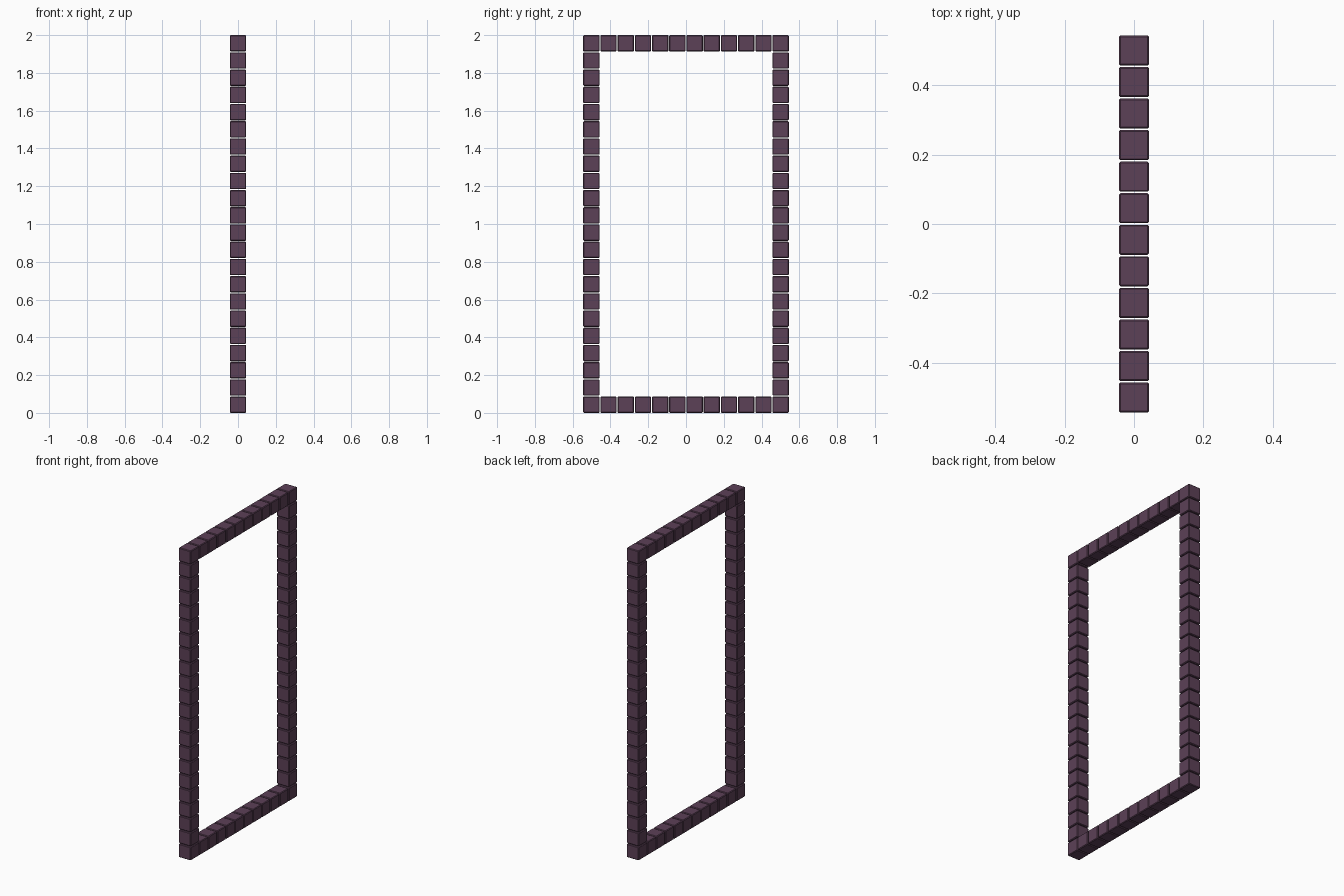
import bpy, bmesh

if "Cube" in bpy.data.objects:
    bpy.data.objects.remove(bpy.data.objects["Cube"])

SIZE = 0.0867                 # block edge length
ROWS, COLS = 22, 12
PITCH = (2.0 - SIZE) / (ROWS - 1)

mat = bpy.data.materials.new("dark_purple_stone")
mat.diffuse_color = (0.107, 0.052, 0.095, 1)
mat.use_nodes = True
mat.node_tree.nodes["Principled BSDF"].inputs["Base Color"].default_value = mat.diffuse_color

# One bevelled block, shared by the whole frame
bm = bmesh.new()
bmesh.ops.create_cube(bm, size=SIZE)
bmesh.ops.bevel(bm, geom=bm.edges[:], offset=0.004, segments=1,
                affect='EDGES', profile=0.5)
block = bpy.data.meshes.new("frame_block")
bm.to_mesh(block)
bm.free()
block.materials.append(mat)


def add_block(name, col, row):
    ob = bpy.data.objects.new(name, block)
    ob.location = (0, (col - (COLS - 1) / 2) * PITCH, SIZE / 2 + row * PITCH)
    bpy.context.collection.objects.link(ob)


# Bottom and top rails, including the corners
for col in range(COLS):
    add_block(f"bottom_rail_block_{col}", col, 0)
    add_block(f"top_rail_block_{col}", col, ROWS - 1)

# Side posts between the rails
for row in range(1, ROWS - 1):
    add_block(f"front_post_block_{row}", 0, row)
    add_block(f"back_post_block_{row}", COLS - 1, row)
